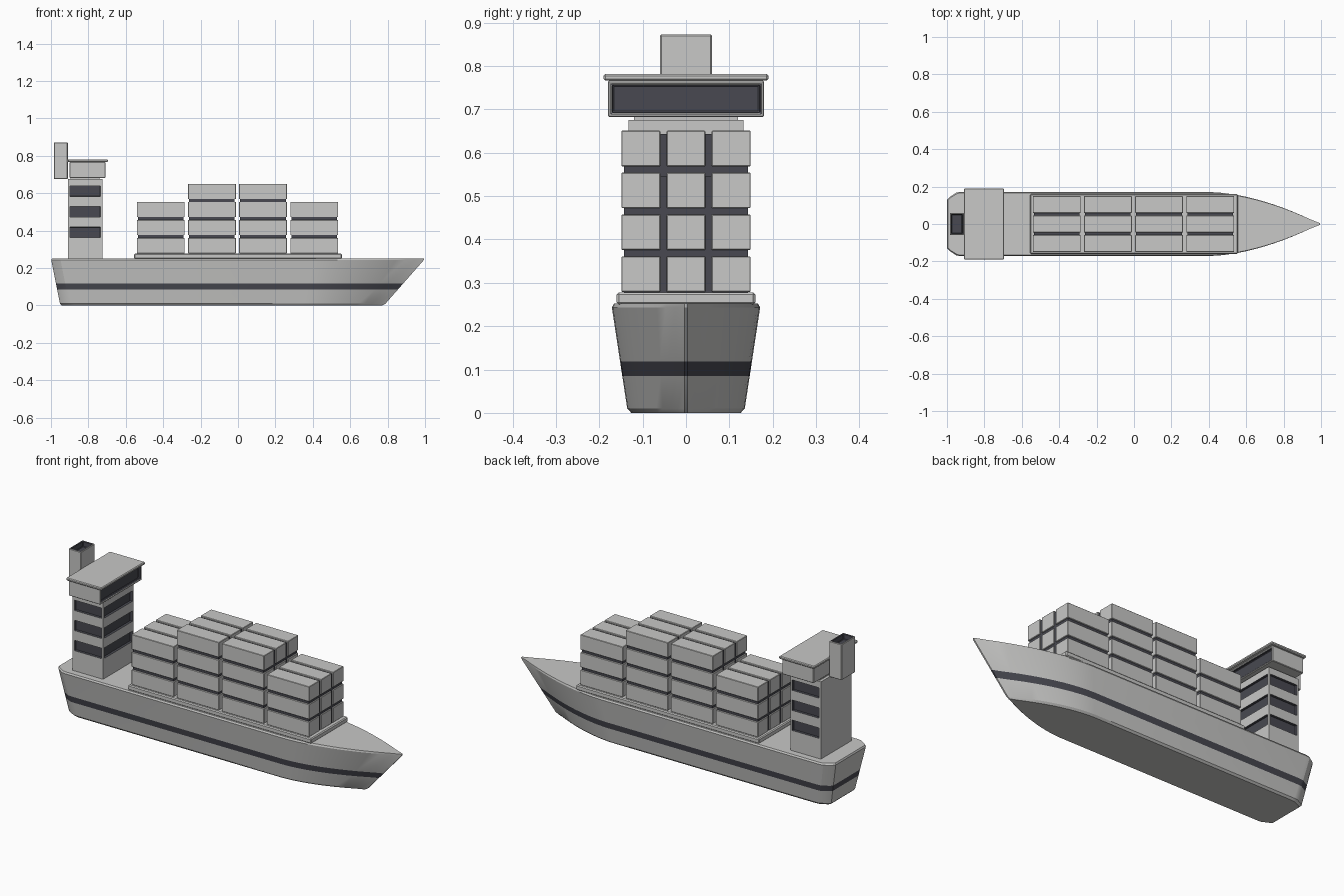
import bpy, bmesh
from mathutils import Vector

if "Cube" in bpy.data.objects:
    bpy.data.objects.remove(bpy.data.objects["Cube"])


def material(name, rgb):
    m = bpy.data.materials.new(name)
    m.diffuse_color = (*rgb, 1)
    m.use_nodes = True
    m.node_tree.nodes["Principled BSDF"].inputs["Base Color"].default_value = m.diffuse_color
    return m


LIGHT = material("light grey", (0.58, 0.58, 0.57))
DARK = material("dark slate", (0.065, 0.066, 0.082))


def finish(bm, name, bevel=0.0):
    bmesh.ops.recalc_face_normals(bm, faces=bm.faces)
    mesh = bpy.data.meshes.new(name)
    bm.to_mesh(mesh)
    bm.free()
    mesh.materials.append(LIGHT)
    mesh.materials.append(DARK)
    ob = bpy.data.objects.new(name, mesh)
    bpy.context.collection.objects.link(ob)
    if bevel:
        mod = ob.modifiers.new("soft edges", 'BEVEL')
        mod.width = bevel
        mod.segments = 1
        mod.limit_method = 'ANGLE'
    return ob


def box_mesh(x, y, z):
    bm = bmesh.new()
    bmesh.ops.create_cube(bm, size=1)
    for v in bm.verts:
        v.co = Vector([a[0] if c < 0 else a[1] for c, a in zip(v.co, (x, y, z))])
    return bm


def box(name, x, y, z, bevel=0.003, mat=0):
    bm = box_mesh(x, y, z)
    for f in bm.faces:
        f.material_index = mat
    return finish(bm, name, bevel)


def recess(bm, faces, frame, depth):
    """Frame each face, then sink a dark pocket into it."""
    bmesh.ops.inset_individual(bm, faces=faces, thickness=frame, depth=0)
    walls = bmesh.ops.inset_individual(bm, faces=faces, thickness=0.002, depth=-depth)
    for f in list(faces) + walls["faces"]:
        f.material_index = 1


# Hull: stacked outlines that widen and lengthen toward the deck
def outline(z, shrink=0.0):
    t = z / 0.25
    stern, bow = -0.95 - 0.05 * t + shrink, 0.78 + 0.22 * t - shrink
    w = 0.134 + 0.038 * t - shrink
    start = 0.35 + 0.05 * t
    side = [(stern, w * 0.76), (stern + 0.012, w * 0.84), (stern + 0.05, w * 0.985),
            (stern + 0.07, w)]
    n = 12
    for i in range(n + 1):
        s = i / n
        side.append((start + (bow - start) * s, max(w * (1 - s ** 1.75), 0.004)))
    return [(x, -y, z) for x, y in side] + [(x, y, z) for x, y in reversed(side)]


bm = bmesh.new()
levels = [(0, 0.008), (0.01, 0), (0.085, 0), (0.118, 0), (0.243, 0), (0.252, 0.006)]
rings = [[bm.verts.new(p) for p in outline(z, s)] for z, s in levels]
for k, (lo, hi) in enumerate(zip(rings, rings[1:])):
    for i in range(len(lo)):
        j = (i + 1) % len(lo)
        f = bm.faces.new((lo[i], lo[j], hi[j], hi[i]))
        f.material_index = 1 if k == 2 else 0
bm.faces.new(rings[0])
bm.faces.new(rings[-1])
hull = finish(bm, "hull")
bpy.context.view_layer.objects.active = hull
hull.select_set(True)
bpy.ops.object.shade_smooth_by_angle(angle=0.4)

# Cargo: raised bed, dark cores and container stacks
box("cargo_bed", (-0.555, 0.555), (-0.16, 0.16), (0.25, 0.278), 0.005)
for col, tiers in enumerate((3, 4, 4, 3)):
    x = -0.541 + col * 0.2735
    top = 0.279 + (tiers - 1) * 0.0965 + 0.082
    box(f"stack_core_{col}", (x + 0.006, x + 0.25), (-0.143, 0.143), (0.275, top - 0.008), 0, 1)
    for row in (-1, 0, 1):
        for tier in range(tiers):
            z = 0.279 + tier * 0.0965
            y = row * 0.104
            box(f"container_{col}_{row + 1}_{tier}", (x, x + 0.256),
                (y - 0.045, y + 0.045), (z, z + 0.082), 0.002)

# Tower: three rows of windows on the sides and front
bm = box_mesh((-0.91, -0.725), (-0.132, 0.132), (0.25, 0.675))
bands = [(0.352, 0.43), (0.462, 0.54), (0.572, 0.65)]
for z in sum(bands, ()):
    bmesh.ops.bisect_plane(bm, geom=bm.verts[:] + bm.edges[:] + bm.faces[:],
                           plane_co=(0, 0, z), plane_no=(0, 0, 1))
bm.normal_update()
panes = [f for f in bm.faces if (f.normal.x > 0.5 or abs(f.normal.y) > 0.5)
         and any(a < f.calc_center_median().z < b for a, b in bands)]
recess(bm, panes, 0.015, 0.012)
finish(bm, "tower")

# Bridge with one wide front window, on a narrow neck, under a flat roof
box("bridge_neck", (-0.895, -0.74), (-0.12, 0.12), (0.67, 0.69), 0)
bm = box_mesh((-0.9, -0.708), (-0.18, 0.18), (0.682, 0.766))
bm.normal_update()
recess(bm, [f for f in bm.faces if f.normal.x > 0.5], 0.013, 0.014)
finish(bm, "bridge", 0.003)
box("bridge_roof", (-0.91, -0.695), (-0.19, 0.19), (0.766, 0.781), 0.004)

# Funnel with a dark opening
bm = box_mesh((-0.985, -0.91), (-0.06, 0.06), (0.675, 0.872))
bm.normal_update()
recess(bm, [f for f in bm.faces if f.normal.z > 0.5], 0.012, 0.03)
finish(bm, "funnel", 0.003)
